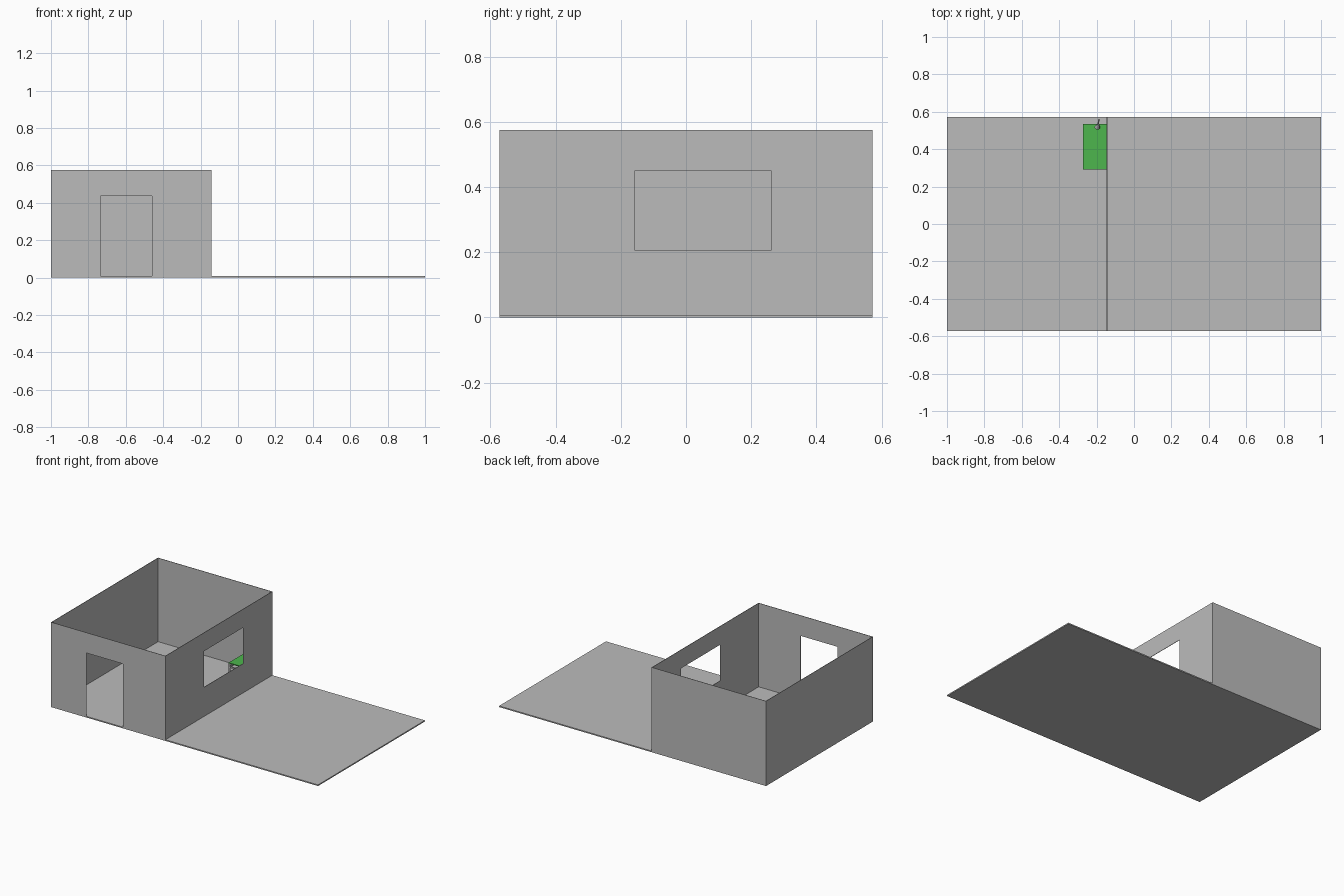
import bpy, bmesh
from mathutils import Vector

if "Cube" in bpy.data.objects:
    bpy.data.objects.remove(bpy.data.objects["Cube"])


def material(name, rgb):
    m = bpy.data.materials.new(name)
    m.diffuse_color = (*rgb, 1)
    m.use_nodes = True
    m.node_tree.nodes["Principled BSDF"].inputs["Base Color"].default_value = m.diffuse_color
    return m


GREY = material("plain grey", (0.5, 0.5, 0.5))
GREEN = material("desk green", (0.075, 0.47, 0.075))


def finish(name, bm, mat):
    bmesh.ops.recalc_face_normals(bm, faces=bm.faces)
    me = bpy.data.meshes.new(name)
    bm.to_mesh(me)
    bm.free()
    me.materials.append(mat)
    ob = bpy.data.objects.new(name, me)
    bpy.context.collection.objects.link(ob)
    return ob


def box(name, lo, hi, mat=GREY):
    bm = bmesh.new()
    bmesh.ops.create_cube(bm, size=1)
    for v in bm.verts:
        v.co = [a + (b - a) * (c + 0.5) for a, b, c in zip(lo, hi, v.co)]
    return finish(name, bm, mat)


def rod(name, a, b, r1, r2, sides=12):
    a, b = Vector(a), Vector(b)
    bm = bmesh.new()
    bmesh.ops.create_cone(bm, cap_ends=True, segments=sides,
                          radius1=r1, radius2=r2, depth=(b - a).length)
    q = (b - a).to_track_quat('Z', 'Y')
    for v in bm.verts:
        v.co = q @ v.co + (a + b) / 2
    return finish(name, bm, GREY)


X0, X1, Y, FLOOR, TOP, T = -1.0, -0.143, 0.572, 0.008, 0.575, 0.003


def wall(name, place, us, zs, hole=None):
    """Thin panel on a grid of lines; the cell named by hole stays open."""
    bm = bmesh.new()
    grid = [[bm.verts.new(place(u, z)) for z in zs] for u in us]
    for i in range(len(us) - 1):
        for j in range(len(zs) - 1):
            if (i, j) != hole:
                bm.faces.new((grid[i][j], grid[i + 1][j],
                              grid[i + 1][j + 1], grid[i][j + 1]))
    ob = finish(name, bm, GREY)
    mod = ob.modifiers.new("thickness", 'SOLIDIFY')
    mod.thickness, mod.offset = T, 0
    return ob


# ground slab and the four room walls
box("floor", (-1, -Y, 0), (1, Y, FLOOR))
h = T / 2
wall("front_wall", lambda u, z: (u, -Y + h, z),
     [X0, -0.735, -0.46, X1], [FLOOR, 0.437, TOP], (1, 0))
wall("right_wall", lambda u, z: (X1 - h, u, z),
     [-Y, -0.157, 0.26, Y], [FLOOR, 0.206, 0.45, TOP], (1, 1))
wall("back_wall", lambda u, z: (u, Y - h, z), [X0, X1], [FLOOR, TOP])
wall("left_wall", lambda u, z: (X0 + h, u, z), [-Y, Y], [FLOOR, TOP])

# desk in the back corner
DX0, DX1, DY0, DY1, DZ = -0.274, -0.148, 0.292, 0.535, 0.165
box("desk_top", (DX0, DY0, DZ - 0.006), (DX1, DY1, DZ), GREEN)
L = 0.008
for i, x in enumerate((DX0, DX1 - L)):
    for j, y in enumerate((DY0, DY1 - L)):
        box(f"desk_leg_{i}{j}", (x, y, FLOOR), (x + L, y + L, DZ - 0.006))
    box(f"desk_side_rail_{i}", (x, DY0 + L, 0.132), (x + L, DY1 - L, 0.14))
for j, y in enumerate((DY0, DY1 - L)):
    box(f"desk_end_rail_{j}", (DX0 + L, y, 0.132), (DX1 - L, y + L, 0.14))

# small desk lamp leaning over the back edge
rod("lamp_base", (-0.195, 0.518, DZ), (-0.195, 0.518, DZ + 0.005), 0.014, 0.012)
rod("lamp_lower_arm", (-0.195, 0.518, DZ + 0.004), (-0.188, 0.56, 0.215), 0.003, 0.003, 8)
rod("lamp_upper_arm", (-0.188, 0.56, 0.215), (-0.19, 0.53, 0.255), 0.003, 0.003, 8)
rod("lamp_shade", (-0.19, 0.532, 0.256), (-0.197, 0.515, 0.236), 0.005, 0.014)
